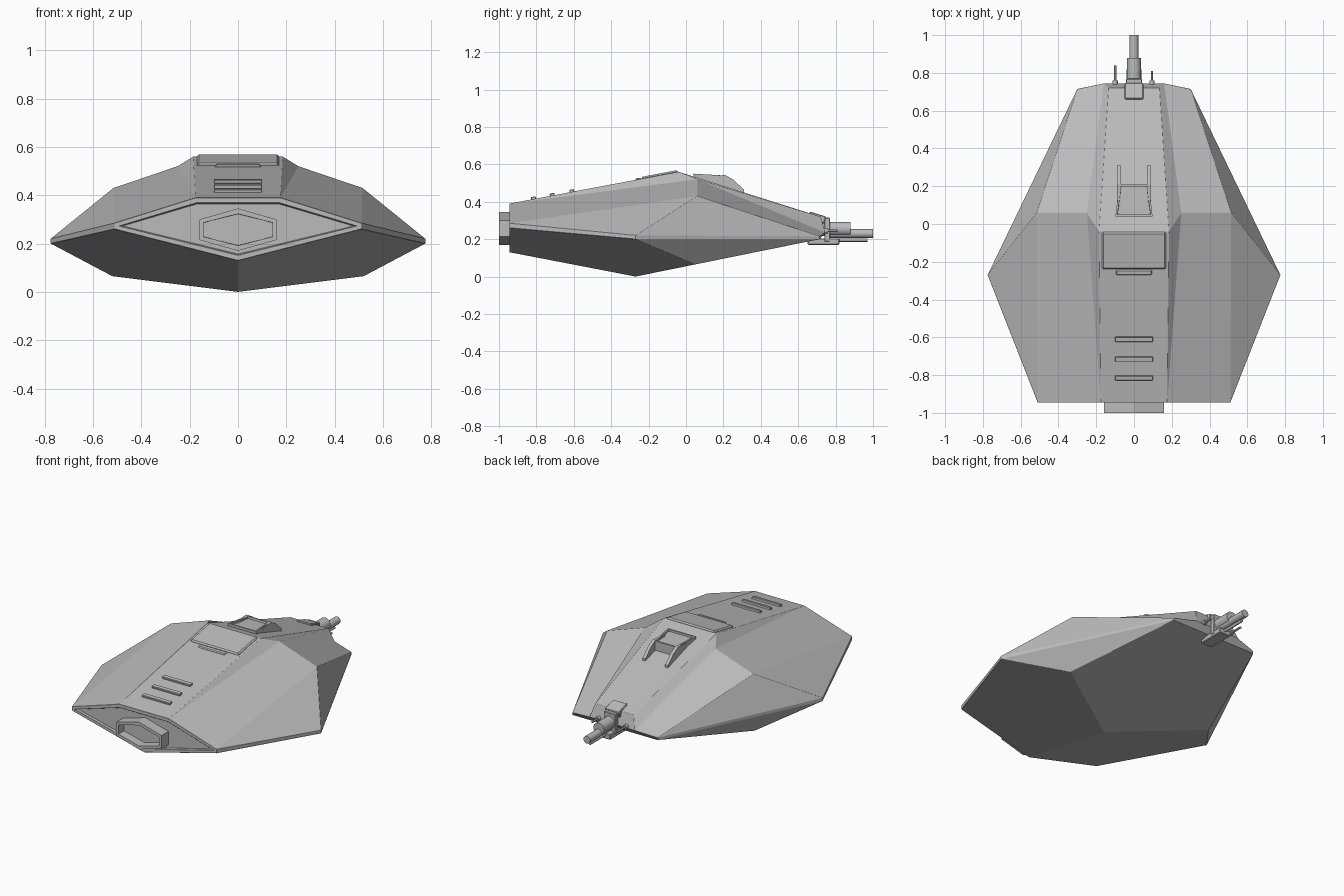
import bpy, bmesh, math
from mathutils import Matrix, Vector

cube = bpy.data.objects.get("Cube")
if cube:
    bpy.data.objects.remove(cube, do_unlink=True)

grey = bpy.data.materials.new("hull_grey")
grey.use_nodes = True
grey.diffuse_color = (0.5, 0.5, 0.5, 1)
grey.node_tree.nodes["Principled BSDF"].inputs["Base Color"].default_value = (0.5, 0.5, 0.5, 1)


def finish(name, bm, bevel=0.0):
    mesh = bpy.data.meshes.new(name)
    bm.to_mesh(mesh)
    bm.free()
    mesh.materials.append(grey)
    ob = bpy.data.objects.new(name, mesh)
    bpy.context.collection.objects.link(ob)
    if bevel:
        mod = ob.modifiers.new("edge_bevel", "BEVEL")
        mod.width = bevel
        mod.segments = 1
        mod.limit_method = "ANGLE"
        mod.angle_limit = math.radians(25)
    return ob


def box(name, centre, size, tilt=0.0, bevel=0.0):
    bm = bmesh.new()
    place = Matrix.Translation(centre) @ Matrix.Rotation(tilt, 4, "X") @ Matrix.Diagonal((*size, 1))
    bmesh.ops.create_cube(bm, size=1, matrix=place)
    return finish(name, bm, bevel)


def prism(points, shift):
    """Extrude a closed outline; returns the bmesh and its starting face."""
    bm = bmesh.new()
    a = [bm.verts.new(p) for p in points]
    b = [bm.verts.new(Vector(p) + Vector(shift)) for p in points]
    cap = bm.faces.new(a)
    bm.faces.new(b)
    for i in range(len(a)):
        j = (i + 1) % len(a)
        bm.faces.new((a[i], a[j], b[j], b[i]))
    bmesh.ops.recalc_face_normals(bm, faces=bm.faces)
    return bm, cap


def tube(name, x, z, radius, y0, y1, sides=12):
    bm = bmesh.new()
    place = Matrix.Translation((x, (y0 + y1) / 2, z)) @ Matrix.Rotation(math.pi / 2, 4, "X")
    bmesh.ops.create_cone(bm, cap_ends=True, segments=sides, radius1=radius,
                          radius2=radius, depth=y1 - y0, matrix=place)
    ob = finish(name, bm)
    for poly in ob.data.polygons:
        poly.use_smooth = len(poly.vertices) == 4 and sides > 6
    return ob


# Faceted hull: named corners on the +x side, mirrored for the other
corners = {
    "nose_low": (0, -0.945, 0.13), "keel": (0, -0.27, 0),
    "nose_lo": (0.51, -0.945, 0.26), "nose_hi": (0.51, -0.945, 0.285),
    "wing_lo": (0.775, -0.27, 0.2), "wing_hi": (0.775, -0.27, 0.22),
    "tail_lo": (0.3, 0.715, 0.2), "tail_hi": (0.3, 0.715, 0.215),
    "belly": (0.52, 0.05, 0.065), "shoulder": (0.515, 0.06, 0.43),
    "ridge_nose": (0.175, -0.945, 0.39), "ridge_foot": (0.25, 0.06, 0.52),
    "ridge_top": (0.185, -0.04, 0.56), "ridge_tail": (0.135, 0.72, 0.32),
    "ridge_end": (0.16, 0.745, 0.235),
}
side_faces = [
    "nose_low keel belly wing_lo nose_lo", "belly tail_lo wing_lo",
    "nose_lo wing_lo wing_hi nose_hi", "wing_lo tail_lo tail_hi wing_hi",
    "nose_hi wing_hi shoulder", "wing_hi tail_hi shoulder",
    "nose_hi shoulder ridge_foot ridge_nose", "shoulder tail_hi ridge_end ridge_foot",
    "ridge_nose ridge_foot ridge_top", "ridge_foot ridge_end ridge_tail ridge_top",
]
middle_faces = [
    "keel belly tail_lo -tail_lo -belly",
    "ridge_nose ridge_top -ridge_top -ridge_nose",
    "ridge_top ridge_tail -ridge_tail -ridge_top",
    "ridge_tail ridge_end -ridge_end -ridge_tail",
    "ridge_end tail_hi tail_lo -tail_lo -tail_hi -ridge_end",
]
front = "nose_low nose_lo nose_hi ridge_nose -ridge_nose -nose_hi -nose_lo"
bm = bmesh.new()
verts = {}
for key, (x, y, z) in corners.items():
    verts[key] = bm.verts.new((x, y, z))
    verts["-" + key] = bm.verts.new((-x, y, z)) if x else verts[key]
for names in side_faces:
    bm.faces.new([verts[n] for n in names.split()])
    bm.faces.new([verts["-" + n] for n in reversed(names.split())])
for names in middle_faces:
    bm.faces.new([verts[n] for n in names.split()])
front_face = bm.faces.new([verts[n] for n in front.split()])
bmesh.ops.recalc_face_normals(bm, faces=bm.faces)
# Recessed front panel
bmesh.ops.inset_region(bm, faces=[front_face], thickness=0.022)
bmesh.ops.inset_region(bm, faces=[front_face], thickness=0.004, depth=-0.015)
finish("hull", bm, 0.003)

# Hollow hexagonal exhaust on the front panel
hexagon = [(0, 0.345), (0.16, 0.3), (0.16, 0.215), (0, 0.17), (-0.16, 0.215), (-0.16, 0.3)]
bm, cap = prism([(x, -1, z) for x, z in hexagon], (0, 0.08, 0))
bmesh.ops.inset_region(bm, faces=[cap], thickness=0.022)
bmesh.ops.inset_region(bm, faces=[cap], thickness=0.001, depth=-0.055)
finish("exhaust_frame", bm)


# Details lying on the sloping spine
def spine(y):
    return 0.56 + (y + 0.04) * (0.188 if y < -0.04 else -0.316)


slope = math.atan(0.188)
box("top_hatch", (0, -0.14, spine(-0.14) - 0.002), (0.34, 0.2, 0.024), slope, 0.008)
box("hatch_vent", (0, -0.255, spine(-0.255) - 0.005), (0.19, 0.03, 0.025), slope, 0.006)
for i, y in enumerate((-0.61, -0.715, -0.815)):
    box(f"spine_slat_{i + 1}", (0, y, spine(y) + 0.002), (0.2, 0.026, 0.022), slope, 0.003)

# Canopy with a sunken window and two rear rails
bm, cap = prism([(-0.098, 0.04, 0.55), (0.098, 0.04, 0.55),
                 (0.078, 0.21, 0.54), (-0.078, 0.21, 0.54)], (0, 0, -0.08))
bmesh.ops.inset_region(bm, faces=[cap], thickness=0.014)
bmesh.ops.inset_region(bm, faces=[cap], thickness=0.002, depth=-0.012)
finish("canopy", bm)
rail = [(0.1, 0.535), (0.21, 0.543), (0.25, 0.52), (0.31, 0.465), (0.31, 0.43), (0.1, 0.48)]
for side, x in (("left", 0.07), ("right", -0.09)):
    bm, cap = prism([(x, y, z) for y, z in rail], (0.02, 0, 0))
    finish(f"canopy_rail_{side}", bm)

# Tail gun cluster
box("gun_mount", (0, 0.7, 0.315), (0.1, 0.09, 0.04), -0.3, 0.004)
box("gun_bracket", (0, 0.755, 0.25), (0.085, 0.03, 0.13), 0, 0.004)
box("gun_base", (0, 0.735, 0.187), (0.08, 0.17, 0.034), 0, 0.004)
tube("gun_sleeve", 0, 0.255, 0.038, 0.73, 0.88)
tube("gun_barrel", 0, 0.23, 0.024, 0.74, 1.0)
tube("lower_barrel", 0, 0.195, 0.009, 0.74, 0.97, 8)
for side, x, tip in (("left", 0.095, 0.81), ("right", -0.1, 0.84)):
    tube(f"antenna_{side}", x, 0.245, 0.007, 0.72, tip, 6)
    tube(f"antenna_socket_{side}", x, 0.245, 0.014, 0.72, 0.76, 8)
